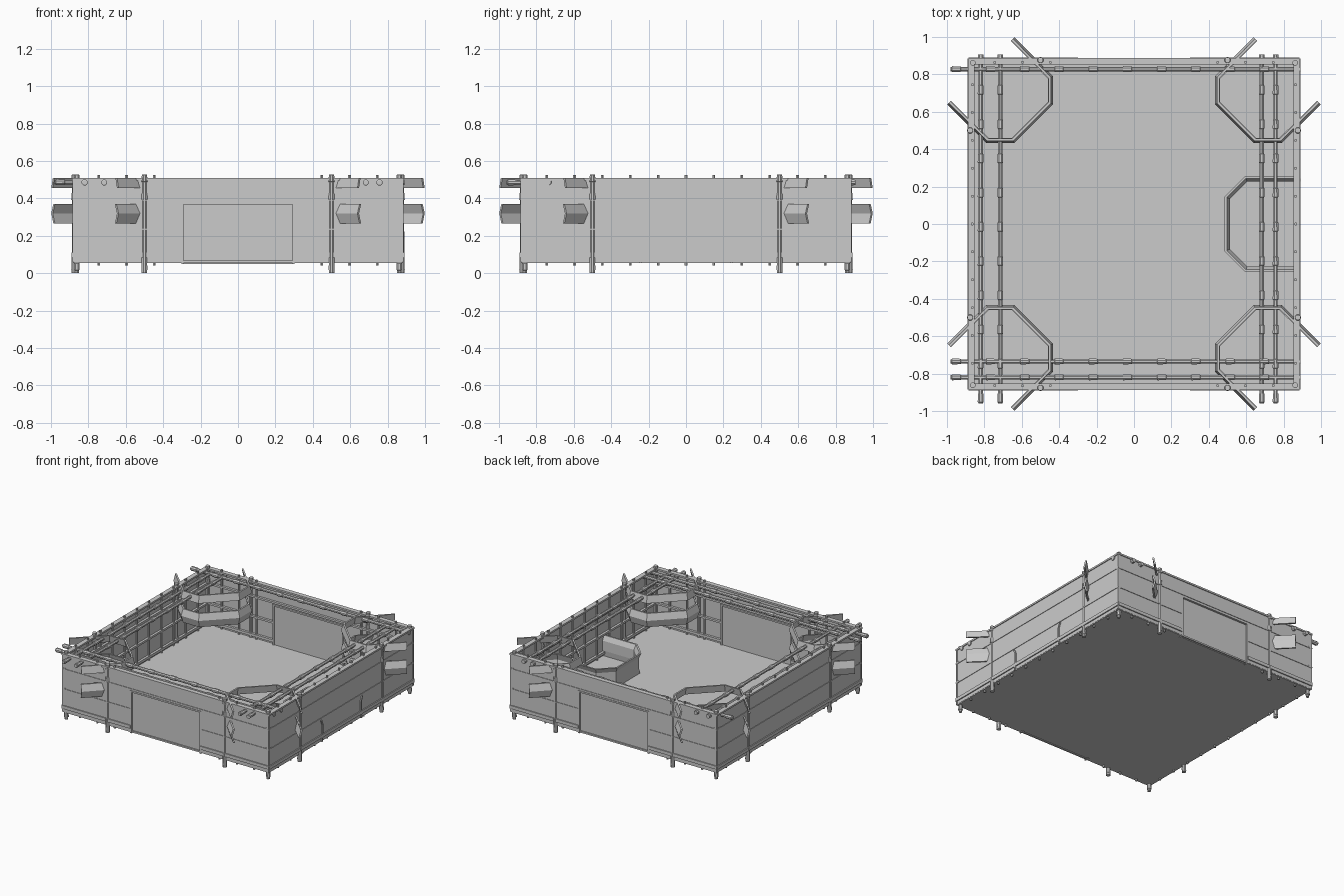
import bpy, bmesh, math
from mathutils import Vector, Matrix

if "Cube" in bpy.data.objects:
    bpy.data.objects.remove(bpy.data.objects["Cube"])


def finish(name, bm, matrix=None):
    if matrix:
        bm.transform(matrix)
    bmesh.ops.recalc_face_normals(bm, faces=bm.faces)
    me = bpy.data.meshes.new(name)
    bm.to_mesh(me)
    bm.free()
    ob = bpy.data.objects.new(name, me)
    bpy.context.collection.objects.link(ob)
    return ob


def box(bm, x0, x1, y0, y1, z0, z1):
    m = Matrix.Translation(((x0 + x1) / 2, (y0 + y1) / 2, (z0 + z1) / 2)) @ \
        Matrix.Diagonal((x1 - x0, y1 - y0, z1 - z0, 1))
    bmesh.ops.create_cube(bm, size=1, matrix=m)


def loft(bm, rings):
    """Skin a list of closed point rings and cap both ends."""
    vs = [[bm.verts.new(p) for p in r] for r in rings]
    n = len(vs[0])
    for a, b in zip(vs, vs[1:]):
        for i in range(n):
            bm.faces.new((a[i], a[(i + 1) % n], b[(i + 1) % n], b[i]))
    bm.faces.new(vs[0])
    bm.faces.new(vs[-1])


def cane(bm, p0, p1, r, nodes, half=0.025, sides=8):
    """Bamboo cane: thin shaft with thicker knots at the given distances."""
    p0, p1 = Vector(p0), Vector(p1)
    d = p1 - p0
    length = d.length
    q = d.to_track_quat('Z', 'Y')
    prof = [(0, r)]
    for t in nodes:
        prof += [(t - half, r), (t - half * 0.9, r * 1.35),
                 (t + half * 0.9, r * 1.25), (t + half, r)]
    prof.append((length, r))
    prof = [(min(max(t, 0), length), rr) for t, rr in prof]
    loft(bm, [[p0 + q @ Vector((rr * math.cos(a), rr * math.sin(a), t))
               for a in [2 * math.pi * (i + .5) / sides for i in range(sides)]]
              for t, rr in prof])


def sweep(bm, path, profile):
    """Mitred sweep of an (offset, z) profile along a plan path."""
    pts = [Vector(p) for p in path]
    dirs = [(b - a).normalized() for a, b in zip(pts, pts[1:])]
    norms = [Vector((d.y, -d.x)) for d in dirs]
    rings = []
    for i, p in enumerate(pts):
        a, b = norms[max(i - 1, 0)], norms[min(i, len(norms) - 1)]
        m = (a + b) / (1 + a.dot(b))
        rings.append([(p.x + m.x * o, p.y + m.y * o, z) for o, z in profile])
    loft(bm, rings)


def shell(points, t=0.012):
    """Give an open (offset, z) line some thickness."""
    return points + [(o - t, z) for o, z in reversed(points)]


# Floor
bm = bmesh.new()
box(bm, -0.88, 0.88, -0.88, 0.88, 0.055, 0.067)
finish("floor", bm)

# Four walls, each modelled at the front and turned into place
W = 0.885
for k, side in enumerate(("front", "right", "back", "left")):
    rot = Matrix.Rotation(k * math.pi / 2, 4, 'Z')
    door = k % 2 == 0
    spans = [(-W, -0.3), (0.3, W)] if door else [(-W, W)]

    # Boards, stacked with thin gaps covered by rails
    bm = bmesh.new()
    for a, b in spans:
        for z0, z1 in ((0.06, 0.235), (0.235, 0.375)):
            box(bm, a, b, -0.882, -0.872, z0, z1)
    box(bm, -W, W, -0.882, -0.872, 0.375, 0.5)
    finish(side + "_wall_boards", bm, rot)

    # Rails outside and inside
    bm = bmesh.new()
    for a, b in spans:
        box(bm, a, b, -0.89, -0.88, 0.085, 0.11)
        box(bm, a, b, -0.886, -0.88, 0.231, 0.239)
        box(bm, a, b, -0.872, -0.854, 0.085, 0.105)
        box(bm, a, b, -0.872, -0.854, 0.23, 0.245)
    box(bm, -W, W, -0.886, -0.88, 0.386, 0.394)
    box(bm, -W, W, -0.872, -0.854, 0.385, 0.4)
    box(bm, -W, W, -0.888, -0.852, 0.496, 0.509)
    finish(side + "_wall_rails", bm, rot)

    # Thin studs poking out above and below
    bm = bmesh.new()
    for i in range(-5, 6):
        x = i * 0.149
        if door and abs(x) < 0.31:
            continue
        cane(bm, (x, -0.864, 0.04), (x, -0.864, 0.525), 0.008, [], sides=6)
    finish(side + "_studs", bm, rot)

    # Main posts
    bm = bmesh.new()
    for x, y in ((-0.5, -0.876), (0.5, -0.876), (0.862, -0.862)):
        cane(bm, (x, y, 0), (x, y, 0.527), 0.0125, [0.035, 0.41, 0.507], 0.02)
    for x in (-0.5, 0.5):
        cane(bm, (x, -0.876, 0), (x, -0.876, 0.11), 0.016, [], sides=8)
    finish(side + "_posts", bm, rot)

    # Recessed door panel with a narrow frame
    if door:
        bm = bmesh.new()
        box(bm, -0.3, 0.3, -0.87, -0.86, 0.05, 0.375)
        finish(side + "_door_panel", bm, rot)
        bm = bmesh.new()
        for s in (-1, 1):
            box(bm, s * 0.297 - 0.006, s * 0.297 + 0.006, -0.886, -0.852, 0.05, 0.378)
        box(bm, -0.303, 0.303, -0.886, -0.852, 0.366, 0.378)
        finish(side + "_door_frame", bm, rot)

# Bamboo poles resting across the room
bm = bmesh.new()
knots = [0.03 + 0.183 * i for i in range(11)]
for x in (-0.82, -0.715, 0.683, 0.757):
    cane(bm, (x, -0.96, 0.485), (x, 0.905, 0.485), 0.0125, knots)
finish("lengthwise_poles", bm)
bm = bmesh.new()
for y in (-0.735, -0.82, 0.828):
    cane(bm, (-0.98, y, 0.487), (0.89, y, 0.487), 0.0125, knots)
finish("crosswise_poles", bm)

# Octagonal corner balconies: folded lower band and slanted upper rail
corner = [(0.647, 0.99), (0.445, 0.785), (0.445, 0.645),
          (0.645, 0.445), (0.785, 0.445), (0.99, 0.647)]
for sx, sy, where in ((1, 1, "back_right"), (-1, 1, "back_left"),
                      (1, -1, "front_right"), (-1, -1, "front_left")):
    flip = Matrix.Diagonal((sx, sy, 1, 1))
    bm = bmesh.new()
    sweep(bm, corner, shell([(-0.004, 0.265), (0.012, 0.32), (-0.004, 0.37)]))
    finish(where + "_balcony_band", bm, flip)
    bm = bmesh.new()
    sweep(bm, corner, shell([(0.012, 0.455), (0.0, 0.51)]))
    finish(where + "_balcony_rail", bm, flip)

# Counter against the right wall, flared at the top
bm = bmesh.new()
sweep(bm, [(0.89, 0.24), (0.6, 0.24), (0.5, 0.14),
           (0.5, -0.14), (0.6, -0.24), (0.89, -0.24)],
      shell([(0.008, 0.055), (0.0, 0.11), (0.0, 0.185), (0.016, 0.222)]))
finish("counter", bm)
